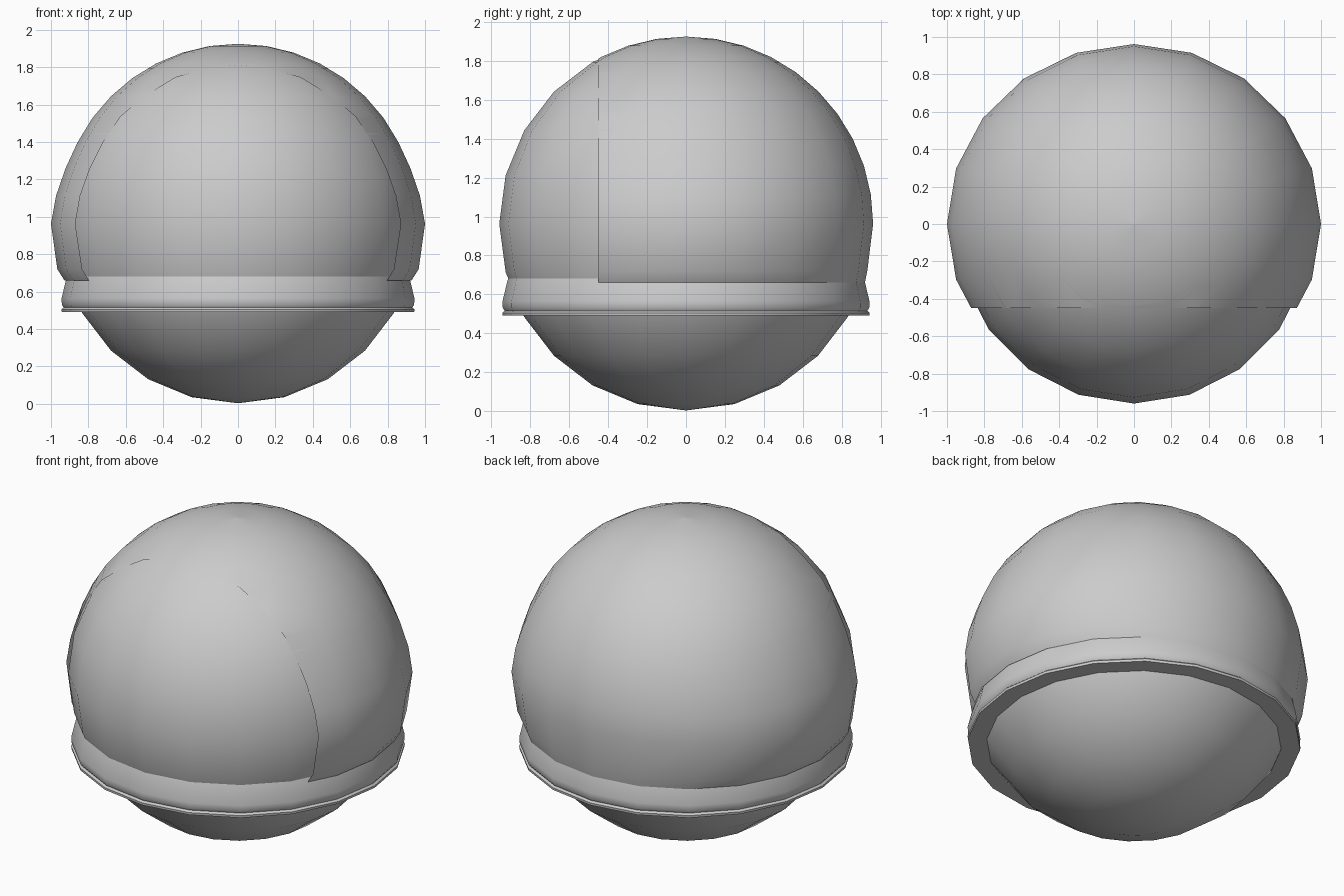
import bpy, bmesh
from math import sin, cos, pi, radians, sqrt

if "Cube" in bpy.data.objects:
    bpy.data.objects.remove(bpy.data.objects["Cube"])

SIDES = 20
CZ = 0.963   # height of the ball's centre


def finish(name, bm, angle=40):
    bmesh.ops.recalc_face_normals(bm, faces=bm.faces)
    mesh = bpy.data.meshes.new(name)
    bm.to_mesh(mesh)
    bm.free()
    ob = bpy.data.objects.new(name, mesh)
    bpy.context.collection.objects.link(ob)
    bpy.ops.object.select_all(action='DESELECT')
    ob.select_set(True)
    bpy.context.view_layer.objects.active = ob
    bpy.ops.object.shade_smooth_by_angle(angle=radians(angle))
    return ob


def lathe(profile, closed=False):
    """Sweep (rx, ry, z) points around z as a 20-sided surface."""
    bm = bmesh.new()
    rings = [[bm.verts.new((rx * cos(2 * pi * i / SIDES), ry * sin(2 * pi * i / SIDES), z))
              for i in range(SIDES)] for rx, ry, z in profile]
    pairs = list(zip(rings, rings[1:]))
    if closed:
        pairs.append((rings[-1], rings[0]))
    for a, b in pairs:
        for i in range(SIDES):
            j = (i + 1) % SIDES
            bm.faces.new((a[i], a[j], b[j], b[i]))
    return bm


# Inner ball
bm = bmesh.new()
bmesh.ops.create_uvsphere(bm, u_segments=SIDES, v_segments=12, radius=0.96)
bmesh.ops.translate(bm, verts=bm.verts, vec=(0, 0, CZ))
finish("ball", bm)

# Hood shell over the back, sides and crown, bulging at the ears
R = 0.962
profile = [(0.928, 0.92, 0.66), (0.966, 0.932, 0.72), (1.0, R, CZ)]
for deg in range(9, 90, 9):
    a = radians(deg)
    bulge = 0.038 * max(0, 1 - deg / 22)
    profile.append((R * cos(a) + bulge, R * cos(a), CZ + R * sin(a)))
profile.append((0.001, 0.001, CZ + R))
bm = lathe(profile)
bmesh.ops.bisect_plane(bm, geom=bm.verts[:] + bm.edges[:] + bm.faces[:],
                       plane_co=(0, -0.45, 0), plane_no=(0, -1, 0), clear_outer=True)
finish("hood_shell", bm)

# Collar band, flat underneath
finish("collar", lathe([(r, r, z) for r, z in (
    (0.90, 0.72), (0.918, 0.67), (0.943, 0.565), (0.942, 0.53), (0.932, 0.515),
    (0.944, 0.505), (0.942, 0.49), (0.81, 0.49))], closed=True))
